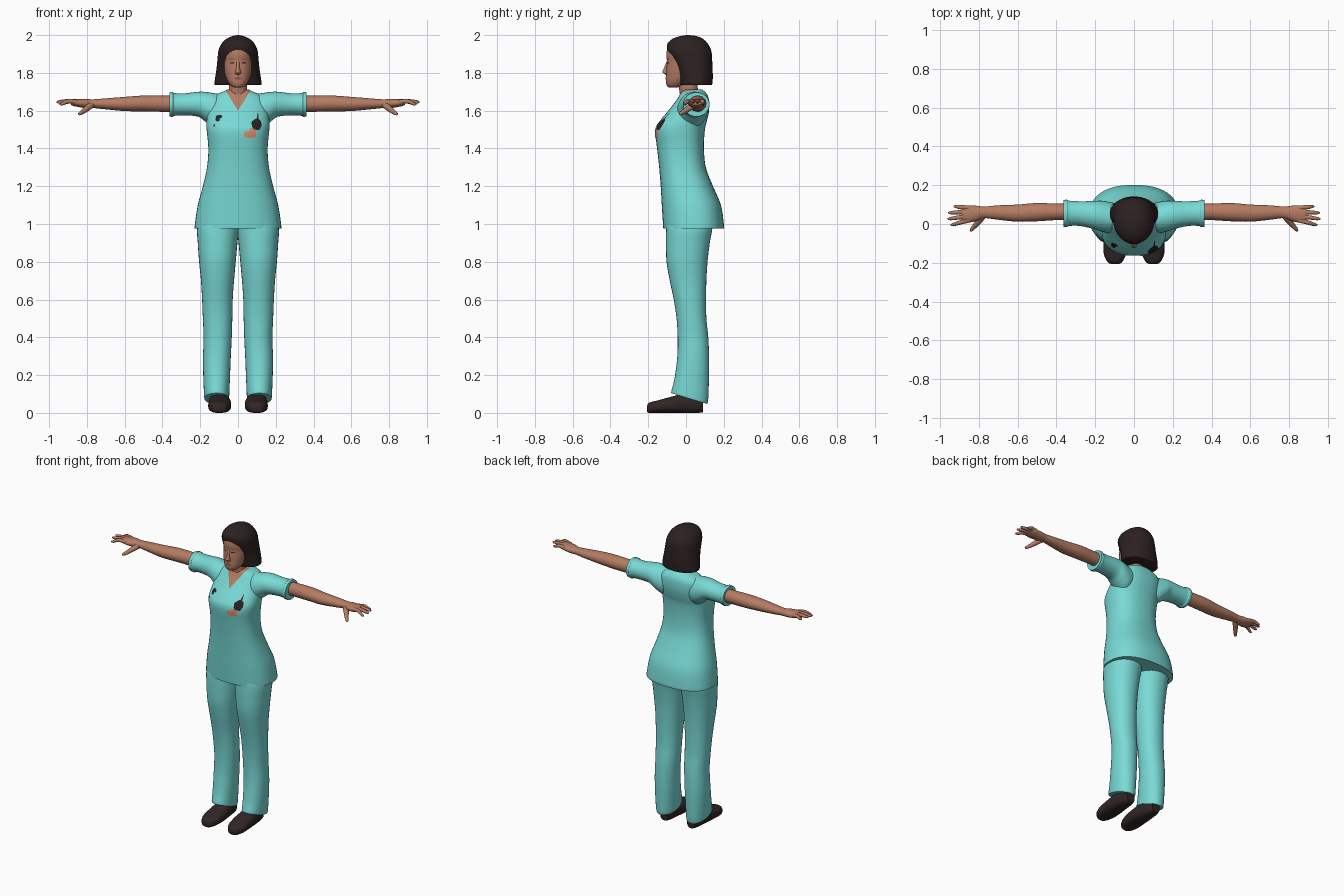
import bpy, bmesh, math
from mathutils import Vector
from mathutils.bvhtree import BVHTree

if "Cube" in bpy.data.objects:
    bpy.data.objects.remove(bpy.data.objects["Cube"])


def material(name, rgb):
    mat = bpy.data.materials.new(name)
    mat.use_nodes = True
    color = (*rgb, 1)
    mat.diffuse_color = color
    bsdf = mat.node_tree.nodes["Principled BSDF"]
    bsdf.inputs["Base Color"].default_value = color
    bsdf.inputs["Roughness"].default_value = 0.8
    return mat


TEAL = material("teal cloth", (.19, .70, .67))
SKIN = material("warm skin", (.46, .20, .125))
DARK = material("dark brown hair", (.026, .015, .015))
LEATHER = material("dark shoe leather", (.03, .019, .018))
ORANGE = material("orange badge", (.72, .28, .17))
LIP = material("lip", (.27, .09, .07))


def finish(name, bm, mat, angle=50):
    """Turn a bmesh into a smooth object with one material."""
    bmesh.ops.recalc_face_normals(bm, faces=bm.faces)
    mesh = bpy.data.meshes.new(name)
    bm.to_mesh(mesh)
    bm.free()
    mesh.materials.append(mat)
    mesh.polygons.foreach_set("use_smooth", [True] * len(mesh.polygons))
    mesh.set_sharp_from_angle(angle=math.radians(angle))
    obj = bpy.data.objects.new(name, mesh)
    bpy.context.scene.collection.objects.link(obj)
    return obj


def smooth_rows(rows, steps):
    """Catmull-Rom interpolation between rows of numbers."""
    out = []
    last = len(rows) - 1
    for i in range(last):
        a, b, c, d = (rows[max(0, min(last, i + k))] for k in (-1, 0, 1, 2))
        for s in range(steps):
            t = s / steps
            out.append([q + t / 2 * (r - p + t * (2*p - 5*q + 4*r - u + t * (3*q - p - 3*r + u)))
                        for p, q, r, u in zip(a, b, c, d)])
    return out + [list(rows[-1])]


def skin_rings(bm, rings):
    """Bridge rings of points with quads and cap both ends."""
    loops = [[bm.verts.new(p) for p in ring] for ring in rings]
    count = len(loops[0])
    for lower, upper in zip(loops, loops[1:]):
        for i in range(count):
            j = (i + 1) % count
            bm.faces.new((lower[i], lower[j], upper[j], upper[i]))
    bm.faces.new(loops[0])
    bm.faces.new(loops[-1])


def loft(name, rows, mat, axis="z", power=2.0, side=1, sides=32, steps=4, shape=None):
    """Rows are (position, low a, high a, low b, high b) of rounded sections."""
    rings = []
    for pos, a0, a1, b0, b1 in smooth_rows(rows, steps):
        ring = []
        for k in range(sides):
            ang = math.tau * k / sides
            c, s = math.cos(ang), math.sin(ang)
            a = (a0 + a1) / 2 + (a1 - a0) / 2 * math.copysign(abs(c) ** (2 / power), c)
            b = (b0 + b1) / 2 + (b1 - b0) / 2 * math.copysign(abs(s) ** (2 / power), s)
            p = Vector({"x": (pos, a, b), "y": (a, pos, b), "z": (a, b, pos)}[axis])
            p.x *= side
            ring.append(shape(p) if shape else p)
        rings.append(ring)
    bm = bmesh.new()
    skin_rings(bm, rings)
    return finish(name, bm, mat)


def centred(rows):
    """Expand (z, half width, front, back) into loft rows."""
    return [(z, -w, w, f, b) for z, w, f, b in rows]


def tube(name, points, mat, side=1, sides=12):
    """Round tapering tube through (x, y, z, radius) points."""
    path = smooth_rows(points, 3)
    rings = []
    for i, (x, y, z, r) in enumerate(path):
        ahead = Vector(path[min(i + 1, len(path) - 1)][:3])
        way = (ahead - Vector(path[max(i - 1, 0)][:3])).normalized()
        u = way.cross(Vector((0, 0, 1))).normalized()
        v = u.cross(way)
        ring = [Vector((x, y, z)) + r * (u * math.cos(math.tau * k / sides)
                + v * math.sin(math.tau * k / sides)) for k in range(sides)]
        rings.append([Vector((p.x * side, p.y, p.z)) for p in ring])
    bm = bmesh.new()
    skin_rings(bm, rings)
    return finish(name, bm, mat)


def patch(name, base, outline, mat):
    """Thin plate following the front surface of another object."""
    mesh = base.data
    tree = BVHTree.FromPolygons([v.co for v in mesh.vertices],
                                [p.vertices[:] for p in mesh.polygons])
    cx = sum(p[0] for p in outline) / len(outline)
    cz = sum(p[1] for p in outline) / len(outline)
    bm = bmesh.new()

    def drop(x, z):
        hit = tree.ray_cast(Vector((x, -1, z)), Vector((0, 1, 0)))[0]
        return bm.verts.new((x, hit.y - .003, z))
    loops = [[drop(cx + (x - cx) * f, cz + (z - cz) * f) for x, z in outline]
             for f in (1, .66, .33)]
    for outer, inner in zip(loops, loops[1:]):
        for i in range(len(outline)):
            bm.faces.new((outer[i - 1], outer[i], inner[i], inner[i - 1]))
    bm.faces.new(loops[-1])
    return finish(name, bm, mat)


def oval(x, z, rx, rz, count=14):
    return [(x + rx * math.cos(math.tau * k / count), z + rz * math.sin(math.tau * k / count))
            for k in range(count)]


# Tunic body, flared over the hips
tunic = loft("tunic", centred([
    (.975, .23, -.12, .2), (1, .228, -.122, .2), (1.1, .213, -.128, .185),
    (1.2, .186, -.134, .143), (1.3, .164, -.142, .105), (1.4, .157, -.153, .095),
    (1.5, .166, -.163, .1), (1.55, .166, -.135, .112), (1.6, .16, -.094, .122),
    (1.65, .15, -.055, .122), (1.68, .125, -.036, .115), (1.7, .08, -.026, .1),
    (1.712, .055, -.018, .085)]), TEAL, power=2.4, sides=48)

# V neck cut into the tunic front
V_LOW, V_SLOPE = 1.6, .62
bm = bmesh.new()
bm.from_mesh(tunic.data)
for sign in (-1, 1):
    faces = [f for f in bm.faces if f.calc_center_median().z > 1.56 and f.calc_center_median().y < .03]
    geom = set(faces) | {e for f in faces for e in f.edges} | {v for f in faces for v in f.verts}
    bmesh.ops.bisect_plane(bm, geom=list(geom), plane_co=(0, 0, V_LOW),
                           plane_no=(sign, 0, -V_SLOPE), dist=1e-5)
for f in bm.faces:
    c = f.calc_center_median()
    f.material_index = int(c.y < .03 and abs(c.x) < (c.z - V_LOW) * V_SLOPE)
bm.to_mesh(tunic.data)
bm.free()
tunic.data.materials.append(SKIN)


def hem_tilt(p):
    """Trouser hem rises over the shoe and drops at the heel."""
    p.z -= .3 * (p.y - .02) * max(0, min(1, (.16 - p.z) / .08))
    return p


# Limbs, built once per side
for label, side in (("left", 1), ("right", -1)):
    loft(label + "_sleeve", [
        (.07, -.015, .1, 1.54, 1.685), (.12, -.045, .112, 1.51, 1.692),
        (.17, -.038, .12, 1.54, 1.699), (.21, -.025, .118, 1.568, 1.7),
        (.28, -.01, .117, 1.575, 1.692), (.335, -.01, .12, 1.573, 1.693),
        (.345, -.016, .125, 1.567, 1.699), (.363, -.014, .124, 1.569, 1.697)],
        TEAL, axis="x", side=side)
    loft(label + "_arm", [
        (.3, .018, .105, 1.593, 1.68), (.4, .02, .105, 1.594, 1.68),
        (.5, .014, .108, 1.596, 1.68), (.6, .012, .1, 1.598, 1.673),
        (.7, .022, .096, 1.607, 1.665), (.77, .03, .09, 1.614, 1.66),
        (.81, .016, .094, 1.614, 1.663), (.86, .006, .096, 1.622, 1.662),
        (.885, .012, .09, 1.63, 1.66)], SKIN, axis="x", side=side, sides=24)
    # Fingers fan out from the palm
    for finger, base_y, tip_x, tip_y, tip_z in (
            ("index", .019, .945, -.004, 1.635), ("middle", .04, .96, .027, 1.645),
            ("ring", .062, .957, .058, 1.648), ("little", .083, .93, .09, 1.64)):
        tube(f"{label}_{finger}_finger", [
            (.85, base_y, 1.645, .012), ((.85 + tip_x) / 2, (base_y + tip_y) / 2, 1.65, .011),
            (tip_x - .012, tip_y, tip_z, .008), (tip_x, tip_y, tip_z, .003)], SKIN, side)
    tube(label + "_thumb", [
        (.775, .045, 1.632, .018), (.8, .015, 1.612, .016), (.822, -.012, 1.594, .012),
        (.838, -.03, 1.584, .009), (.844, -.036, 1.581, .003)], SKIN, side)
    loft(label + "_trouser_leg", [
        (.075, .047, .178, -.078, .112), (.1, .046, .18, -.076, .118),
        (.2, .042, .184, -.058, .122), (.3, .038, .185, -.046, .122),
        (.4, .033, .182, -.044, .118), (.5, .03, .186, -.05, .108),
        (.6, .028, .19, -.065, .106), (.7, .021, .196, -.086, .108),
        (.8, .012, .206, -.103, .114), (.9, .003, .213, -.106, .126),
        (.98, -.005, .216, -.105, .14), (1.05, -.005, .19, -.1, .14)],
        TEAL, power=2.15, side=side, shape=hem_tilt)
    loft(label + "_shoe", [
        (-.207, .08, .115, .008, .035), (-.195, .06, .137, 0, .054),
        (-.15, .04, .156, 0, .066), (-.08, .036, .157, 0, .085),
        (0, .045, .152, 0, .105), (.06, .055, .142, 0, .105),
        (.09, .07, .13, .003, .09)], LEATHER, axis="y", power=2.6, side=side)

# Neck and head
loft("neck", centred([
    (1.64, .06, -.03, .08), (1.68, .054, -.032, .074), (1.72, .047, -.037, .062),
    (1.8, .046, -.045, .062)]), SKIN)
head = loft("head", centred([
    (1.722, .016, -.088, -.05), (1.73, .035, -.1, -.02), (1.75, .052, -.106, .01),
    (1.78, .066, -.106, .05), (1.82, .075, -.104, .08), (1.86, .079, -.101, .1),
    (1.9, .079, -.104, .11), (1.94, .067, -.093, .1), (1.97, .04, -.06, .07)]),
    SKIN, power=2.1)
loft("nose", centred([
    (1.79, .007, -.107, -.09), (1.798, .016, -.12, -.09), (1.808, .014, -.125, -.09),
    (1.83, .009, -.115, -.09), (1.862, .008, -.102, -.09)]), SKIN, sides=16)

# Bobbed hair, the face pushing out through its front
loft("hair", centred([
    (1.735, .118, -.025, .132), (1.742, .125, -.034, .139), (1.78, .12, -.043, .142),
    (1.83, .113, -.06, .14), (1.88, .108, -.084, .138), (1.92, .103, -.1, .133),
    (1.955, .087, -.098, .115), (1.98, .062, -.072, .09), (1.995, .03, -.03, .055),
    (2, .004, .005, .015)]), DARK, power=2.1, sides=40)

# Painted face details
for label, side in (("left", 1), ("right", -1)):
    patch(label + "_eye", head, oval(side * .031, 1.853, .013, .0035), DARK)
    patch(label + "_eyebrow", head, oval(side * .034, 1.874, .016, .0025), LIP)
patch("lips", head, oval(0, 1.771, .022, .007), LIP)

# Marks on the tunic chest
patch("chest_dark_mark", tunic, [
    (.085, 1.5), (.112, 1.497), (.126, 1.52), (.122, 1.545), (.11, 1.555), (.106, 1.595),
    (.1, 1.56), (.09, 1.555), (.07, 1.54), (.075, 1.515)], DARK)
patch("chest_badge", tunic, [
    (.032, 1.46), (.062, 1.456), (.095, 1.458), (.094, 1.49), (.09, 1.505),
    (.064, 1.508), (.06, 1.492), (.034, 1.49)], ORANGE)
for i, (x, z, rx, rz) in enumerate(((-.1, 1.568, .018, .01), (-.108, 1.555, .012, .013),
                                    (-.126, 1.522, .005, .006))):
    patch(f"chest_small_mark_{i}", tunic, oval(x, z, rx, rz, 8), DARK)
